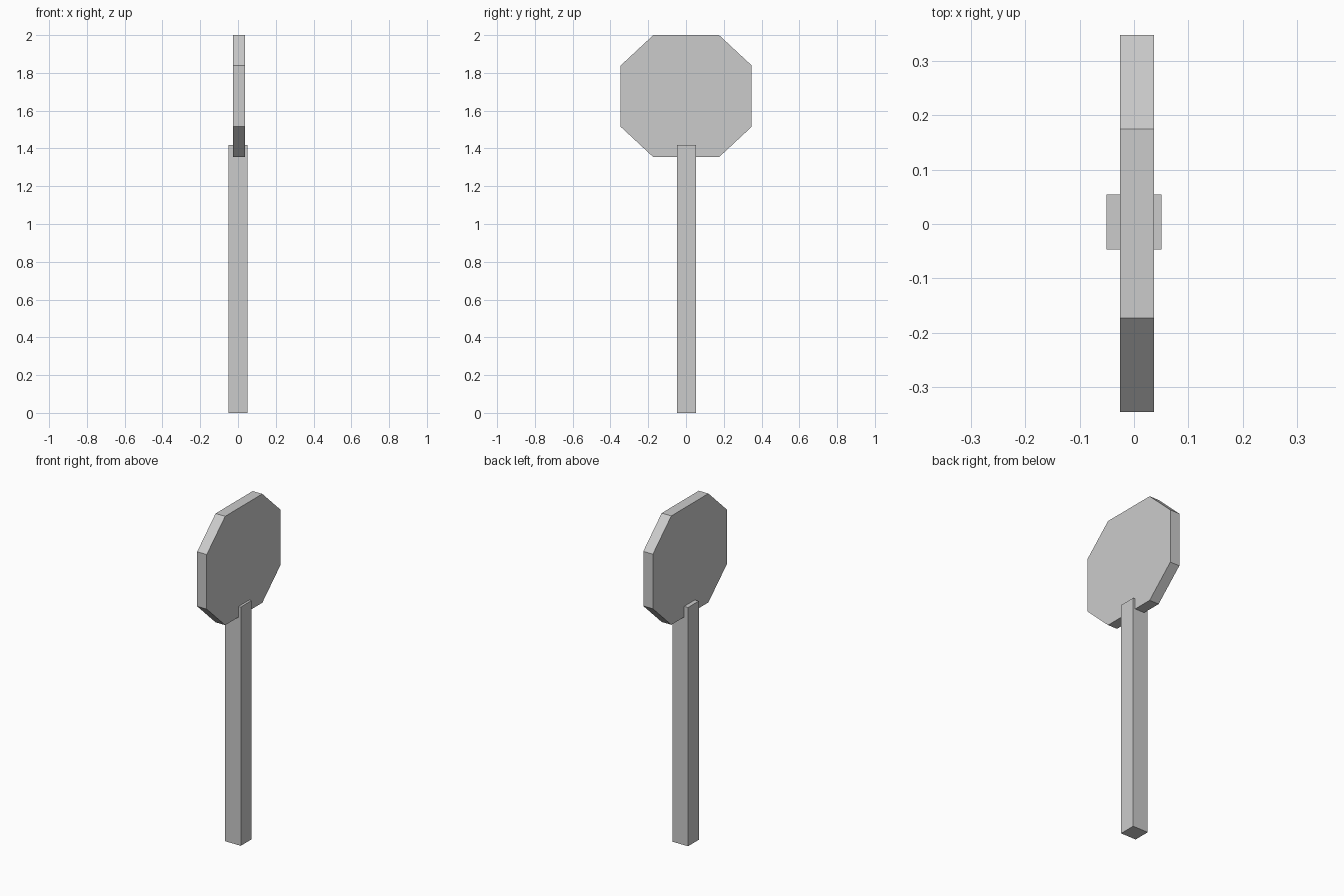
import bpy
import bmesh

cube = bpy.data.objects.get("Cube")
if cube:
    bpy.data.objects.remove(cube)

# Single grey material
grey = bpy.data.materials.new("plain_grey")
grey.use_nodes = True
colour = (0.6, 0.6, 0.6, 1)
grey.diffuse_color = colour
grey.node_tree.nodes["Principled BSDF"].inputs["Base Color"].default_value = colour


def prism(name, outline, direction):
    """Extrude a flat outline along a direction into a closed solid."""
    bm = bmesh.new()
    face = bm.faces.new([bm.verts.new(p) for p in outline])
    result = bmesh.ops.extrude_face_region(bm, geom=[face], use_keep_orig=True)
    moved = [g for g in result["geom"] if isinstance(g, bmesh.types.BMVert)]
    bmesh.ops.translate(bm, verts=moved, vec=direction)
    bmesh.ops.recalc_face_normals(bm, faces=bm.faces)
    mesh = bpy.data.meshes.new(name)
    bm.to_mesh(mesh)
    bm.free()
    mesh.materials.append(grey)
    obj = bpy.data.objects.new(name, mesh)
    bpy.context.collection.objects.link(obj)
    return obj


# Square post
x, y0, y1 = 0.051, -0.047, 0.054
prism("post", [(-x, y0, 0), (x, y0, 0), (x, y1, 0), (-x, y1, 0)], (0, 0, 1.417))

# Octagonal sign plate, with long top and side edges
half_y, flat_y = 0.347, 0.174
half_z, flat_z = 0.323, 0.162
corners = [(half_y, flat_z), (flat_y, half_z), (-flat_y, half_z), (-half_y, flat_z),
           (-half_y, -flat_z), (-flat_y, -half_z), (flat_y, -half_z), (half_y, -flat_z)]
mid_y, mid_z = 0.001, 2 - half_z
prism("sign_plate", [(-0.026, mid_y + y, mid_z + z) for y, z in corners], (0.063, 0, 0))
